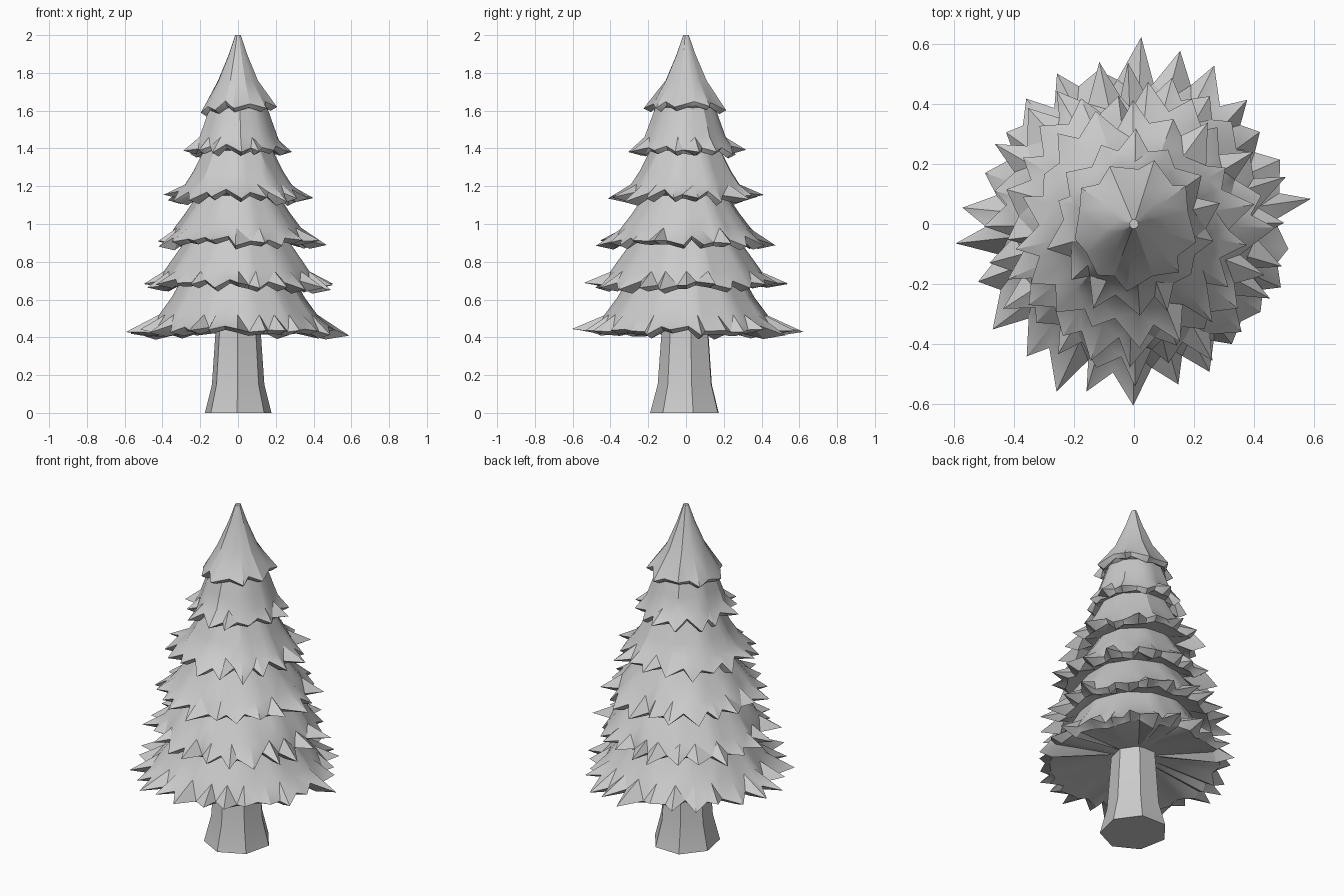
import bpy, bmesh, math, random

if "Cube" in bpy.data.objects:
    bpy.data.objects.remove(bpy.data.objects["Cube"])

random.seed(11)


def loft(name, rings, angle=30):
    """Closed mesh through a list of equal-length point rings, capped at both ends."""
    bm = bmesh.new()
    loops = [[bm.verts.new(p) for p in ring] for ring in rings]
    n = len(loops[0])
    for a, b in zip(loops, loops[1:]):
        for i in range(n):
            j = (i + 1) % n
            bm.faces.new((a[i], a[j], b[j], b[i]))
    bm.faces.new(loops[0])
    bm.faces.new(loops[-1])
    bmesh.ops.triangulate(bm, faces=[f for f in bm.faces if len(f.verts) == 4])
    bmesh.ops.recalc_face_normals(bm, faces=bm.faces)
    mesh = bpy.data.meshes.new(name)
    bm.to_mesh(mesh)
    bm.free()
    ob = bpy.data.objects.new(name, mesh)
    bpy.context.collection.objects.link(ob)
    bpy.ops.object.select_all(action='DESELECT')
    ob.select_set(True)
    bpy.context.view_layer.objects.active = ob
    bpy.ops.object.shade_smooth_by_angle(angle=math.radians(angle))
    return ob


def polar(r, a, z):
    return (r * math.cos(a), r * math.sin(a) * 1.03, z)


def tier(name, teeth, sides, body, notch, tip, inner):
    """Skirt of branches: faceted body, jagged hem, recessed underside."""
    n = teeth * 2
    step = math.tau / n
    angles = [-math.pi / 2 + step * (i + random.uniform(-.35, .35)) for i in range(n)]
    turn = random.random()

    def facet(a):                 # pulls a circle onto a polygon
        w = math.tau / sides
        return 1.02 * math.cos(w / 2) / math.cos((a + turn) % w - w / 2)

    rings = [[polar(r * facet(a), a, z) for a in angles] for r, z in body]
    hem, under = [], []
    big = tip[0] - notch[0]
    for i, a in enumerate(angles):
        base = notch[0] * (1 + random.uniform(-.05, .04))
        dz = random.uniform(-.02, .02)
        if i % 2 == 0:            # tip of a tooth, of uneven length
            reach = 1.1 if i % (n // 4) < 2 else random.uniform(.35, 1.2)
            hem.append(polar(base + big * reach, a, tip[1] + dz))
            under.append(polar(base * .98, a, tip[1] - .02 + dz))
        else:                     # notch between teeth
            hem.append(polar(base, a, notch[1] + dz))
            under.append(polar(base * .94, a, notch[1] - .02 + dz))
    rings += [hem, under, [polar(inner[0], a, inner[1]) for a in angles]]
    return loft(name, rings)


# Branch tiers, bottom to top: (teeth, sides, body profile, notch, tip, underside end)
tiers = [
    (26, 12, [(.29, .72), (.35, .61), (.415, .52)], (.475, .445), (.58, .425), (.10, .47)),
    (24, 11, [(.26, .93), (.33, .83), (.385, .75)], (.42, .69), (.51, .67), (.30, .70)),
    (21, 10, [(.21, 1.16), (.275, 1.06), (.335, .98)], (.375, .92), (.45, .90), (.27, .92)),
    (18, 9, [(.18, 1.40), (.24, 1.28), (.285, 1.21)], (.32, 1.165), (.395, 1.135), (.22, 1.15)),
    (14, 9, [(.15, 1.63), (.185, 1.53), (.21, 1.46)], (.235, 1.41), (.295, 1.375), (.18, 1.39)),
    (9, 8, [(.015, 2.0), (.05, 1.90), (.11, 1.76)], (.18, 1.635), (.21, 1.605), (.15, 1.615)),
]
for i, args in enumerate(tiers):
    tier(f"branch_tier_{i + 1}", *args)

# Trunk: seven-sided, flared at the foot
trunk = []
for r, z in [(.19, 0), (.15, .15), (.13, .42), (.12, .56)]:
    trunk.append([(r * .95 * math.cos(a), r * math.sin(a), z)
                  for a in (math.tau * k / 7 + .2 for k in range(7))])
loft("trunk", trunk, 20)
